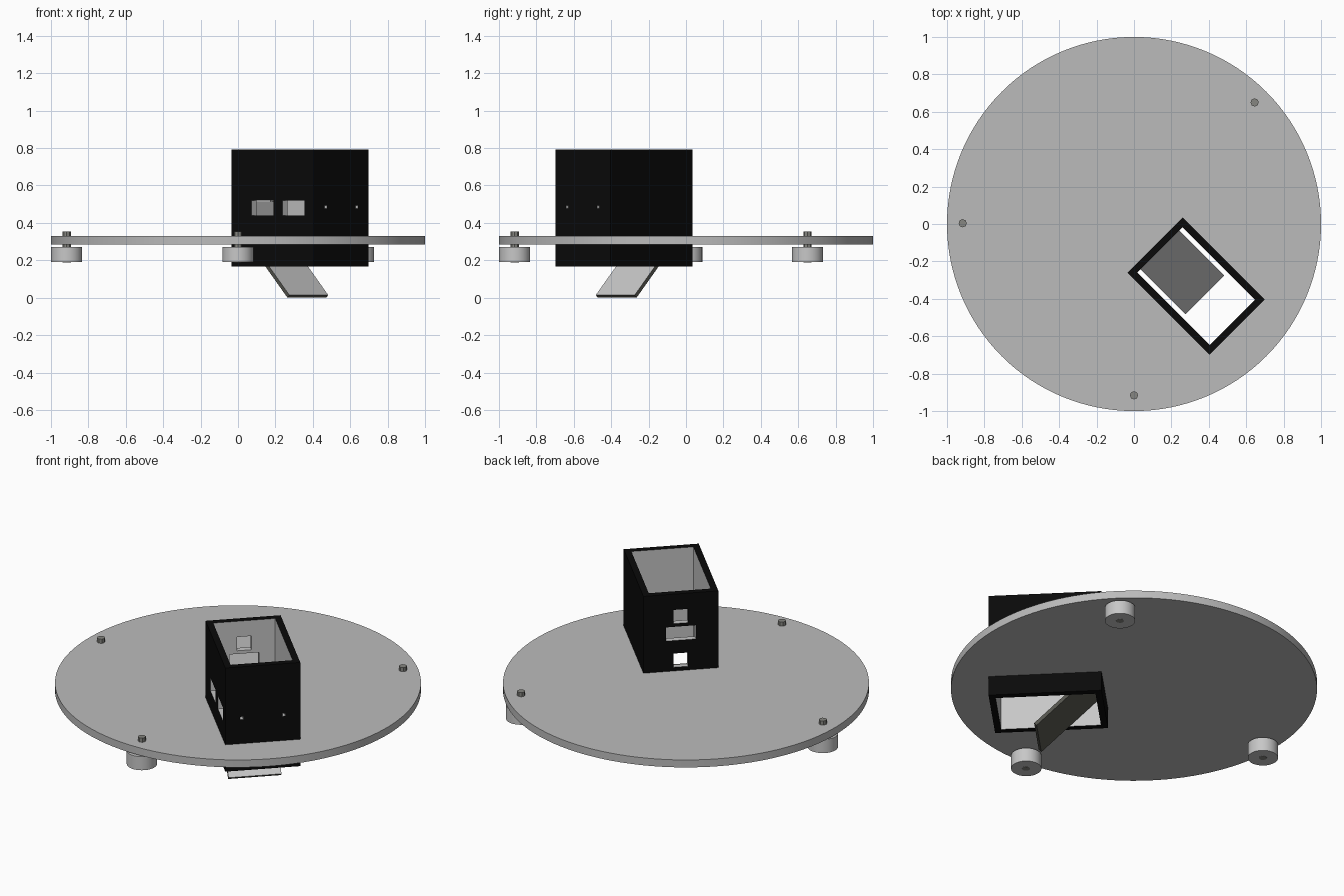
import bpy, bmesh, math
from mathutils import Matrix

if "Cube" in bpy.data.objects:
    bpy.data.objects.remove(bpy.data.objects["Cube"], do_unlink=True)


def material(name, r, g, b):
    m = bpy.data.materials.new(name)
    m.use_nodes = True
    m.diffuse_color = (r, g, b, 1)
    m.node_tree.nodes["Principled BSDF"].inputs["Base Color"].default_value = (r, g, b, 1)
    return m


GREY = material("plate grey", 0.5, 0.5, 0.5)
LIGHT = material("light grey", 0.57, 0.57, 0.57)
BLACK = material("black", 0.003, 0.003, 0.003)
OLIVE = material("dark olive grey", 0.09, 0.09, 0.075)
PIN = material("pin grey", 0.24, 0.24, 0.22)


def finish(name, bm, mats, matrix=Matrix()):
    mesh = bpy.data.meshes.new(name)
    bm.to_mesh(mesh)
    bm.free()
    for m in mats:
        mesh.materials.append(m)
    ob = bpy.data.objects.new(name, mesh)
    bpy.context.collection.objects.link(ob)
    ob.matrix_world = matrix
    return ob


def block(name, lo, hi, mats=(), matrix=Matrix()):
    bm = bmesh.new()
    bmesh.ops.create_cube(bm, size=1)
    for v in bm.verts:
        v.co = [hi[i] if v.co[i] > 0 else lo[i] for i in range(3)]
    return finish(name, bm, mats, matrix)


def cylinder(name, x, y, z0, z1, radius, sides, mat):
    bm = bmesh.new()
    bmesh.ops.create_cone(bm, cap_ends=True, segments=sides, radius1=radius,
                          radius2=radius, depth=z1 - z0)
    bmesh.ops.translate(bm, verts=bm.verts, vec=(0, 0, (z0 + z1) / 2))
    return finish(name, bm, [mat], Matrix.Translation((x, y, 0)))


def cut(ob, cutter):
    mod = ob.modifiers.new("cut", "BOOLEAN")
    mod.operation, mod.solver, mod.object = "DIFFERENCE", "EXACT", cutter
    bpy.context.view_layer.update()
    deps = bpy.context.evaluated_depsgraph_get()
    mesh = bpy.data.meshes.new_from_object(ob.evaluated_get(deps))
    ob.modifiers.clear()
    ob.data = mesh
    bpy.data.objects.remove(cutter, do_unlink=True)


def smooth(ob):
    bpy.ops.object.select_all(action="DESELECT")
    ob.select_set(True)
    bpy.context.view_layer.objects.active = ob
    bpy.ops.object.shade_smooth_by_angle(angle=math.radians(30))


# Housing frame: long axis points to the front right
TURN = Matrix.Rotation(math.radians(-45), 4, "Z")
PLACE = TURN @ Matrix.Translation((0.47, 0, 0))
L, W, T, Z0, Z1 = 0.31, 0.208, 0.036, 0.168, 0.793

# Round plate with an opening for the housing
plate = cylinder("round_plate", 0, 0, 0.285, 0.33, 1, 128, GREY)
cut(plate, block("opening", (-L + 0.01, -W + 0.01, 0), (L - 0.01, W - 0.01, 1),
                 [GREY], PLACE))
smooth(plate)

# Open housing
housing = block("housing", (-L, -W, Z0), (L, W, Z1), [BLACK, LIGHT])
cut(housing, block("cavity", (T - L, T - W, 0), (L - T, W - T, 1)))

# Windows in the long side
for u in (-0.077, 0.159):
    cut(housing, block("side_window", (u - 0.083, -W - 0.1, 0.44),
                       (u + 0.083, T * 2 - W, 0.52)))
# Windows in the rear end
for half, z in ((0.04, 0.615), (0.083, 0.513), (0.04, 0.352)):
    cut(housing, block("rear_window", (-L - 0.1, -half, z),
                       (T * 2 - L, half, z + 0.083)))
# Small holes in the front end
for u in (-0.117, 0.117):
    cut(housing, block("front_hole", (L - T * 2, u - 0.009, 0.476),
                       (L + 0.1, u + 0.009, 0.492)))

# Outer walls and rims are black, the lining and reveals are light
for f in housing.data.polygons:
    c = f.center
    outer = (abs(c.x) > L - 0.001 or abs(c.y) > W - 0.001
             or c.z > Z1 - 0.001 or c.z < Z0 + 0.001)
    f.material_index = 0 if outer else 1
housing.matrix_world = PLACE

# Sloping ramp under the housing, light on its upper face
thick, run = 0.02, 0.34 * math.sqrt(2)
slope = TURN @ Matrix.Translation((0.535, 0, thick / math.sqrt(2))) \
    @ Matrix.Rotation(math.radians(45), 4, "Y")
ramp = block("ramp", (-run, -0.147, -thick), (0, 0.147, 0), [OLIVE, LIGHT], slope)
for f in ramp.data.polygons:
    f.material_index = 1 if f.normal.z > 0.9 else 0

# Feet and the pins that hold them
for i, (x, y) in enumerate(((0.645, 0.65), (-0.916, 0.004), (0, -0.916))):
    smooth(cylinder(f"foot_{i + 1}", x, y, 0.19, 0.272, 0.083, 32, LIGHT))
    cylinder(f"pin_{i + 1}", x, y, 0.189, 0.355, 0.022, 8, PIN)
